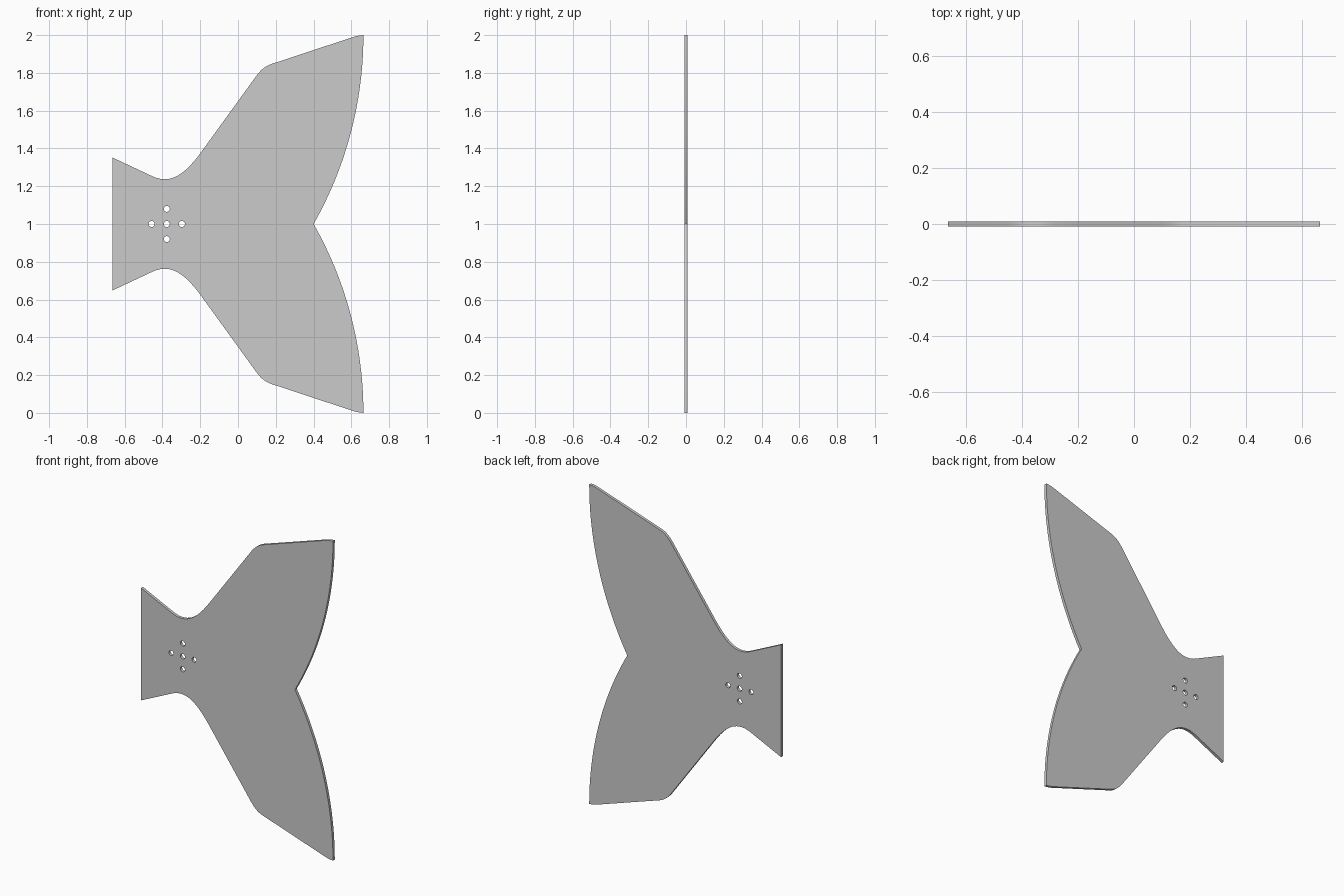
import bpy, bmesh
from math import sin, cos, pi, radians, sqrt

if "Cube" in bpy.data.objects:
    bpy.data.objects.remove(bpy.data.objects["Cube"])

HALF_THICKNESS = 0.009
TIP_X = 0.664


def bend(a, c, b, n=8):
    """Rounded corner from a to b, pulled towards c."""
    return [tuple((1-t)**2*p + 2*t*(1-t)*q + t*t*r for p, q, r in zip(a, c, b))
            for t in (i / n for i in range(n + 1))]


# Upper half of the outline: straight runs joined by rounded corners
upper = [(-0.665, 1.352)]
upper += bend((-0.456, 1.254), (-0.39, 1.222), (-0.33, 1.25))
upper += bend((-0.33, 1.25), (-0.267, 1.281), (-0.197, 1.378))[1:]
upper += bend((0.10, 1.788), (0.135, 1.835), (0.18, 1.848), 6)
upper += bend((0.595, 1.985), (0.63, 1.998), (TIP_X, 2.0), 4)

# Trailing edge arc from the tip to the centre notch
R = 2.03
for i in range(1, 25):
    z = 2 - i / 24
    upper.append((TIP_X - R + sqrt(R * R - (2 - z) ** 2), z))

# Mirror about z = 1, sharing the notch point
outline = upper + [(x, 2 - z) for x, z in reversed(upper[:-1])]

# Flat filled curve with holes, given thickness
curve = bpy.data.curves.new("tail_plate", 'CURVE')
curve.dimensions = '2D'
curve.fill_mode = 'BOTH'
curve.extrude = HALF_THICKNESS


def add_loop(points):
    spline = curve.splines.new('POLY')
    spline.points.add(len(points) - 1)
    for p, (x, z) in zip(spline.points, points):
        p.co = (x, z, 0, 1)
    spline.use_cyclic_u = True


add_loop(outline)

# Cross pattern of five mounting holes
for dx, dz in ((0, 0), (0.08, 0), (-0.08, 0), (0, 0.08), (0, -0.08)):
    add_loop([(-0.377 + dx + 0.016 * cos(2 * pi * k / 24),
               1 + dz + 0.016 * sin(2 * pi * k / 24)) for k in range(24)])

plate = bpy.data.objects.new("tail_plate", curve)
bpy.context.collection.objects.link(plate)
plate.rotation_euler.x = radians(90)
plate.select_set(True)
bpy.context.view_layer.objects.active = plate
bpy.ops.object.convert(target='MESH')

# Weld caps to the rim and shade
plate = bpy.context.object
bm = bmesh.new()
bm.from_mesh(plate.data)
bmesh.ops.remove_doubles(bm, verts=bm.verts, dist=0.0002)
bmesh.ops.recalc_face_normals(bm, faces=bm.faces)
bm.to_mesh(plate.data)
bm.free()
bpy.ops.object.shade_smooth_by_angle(angle=radians(30))
